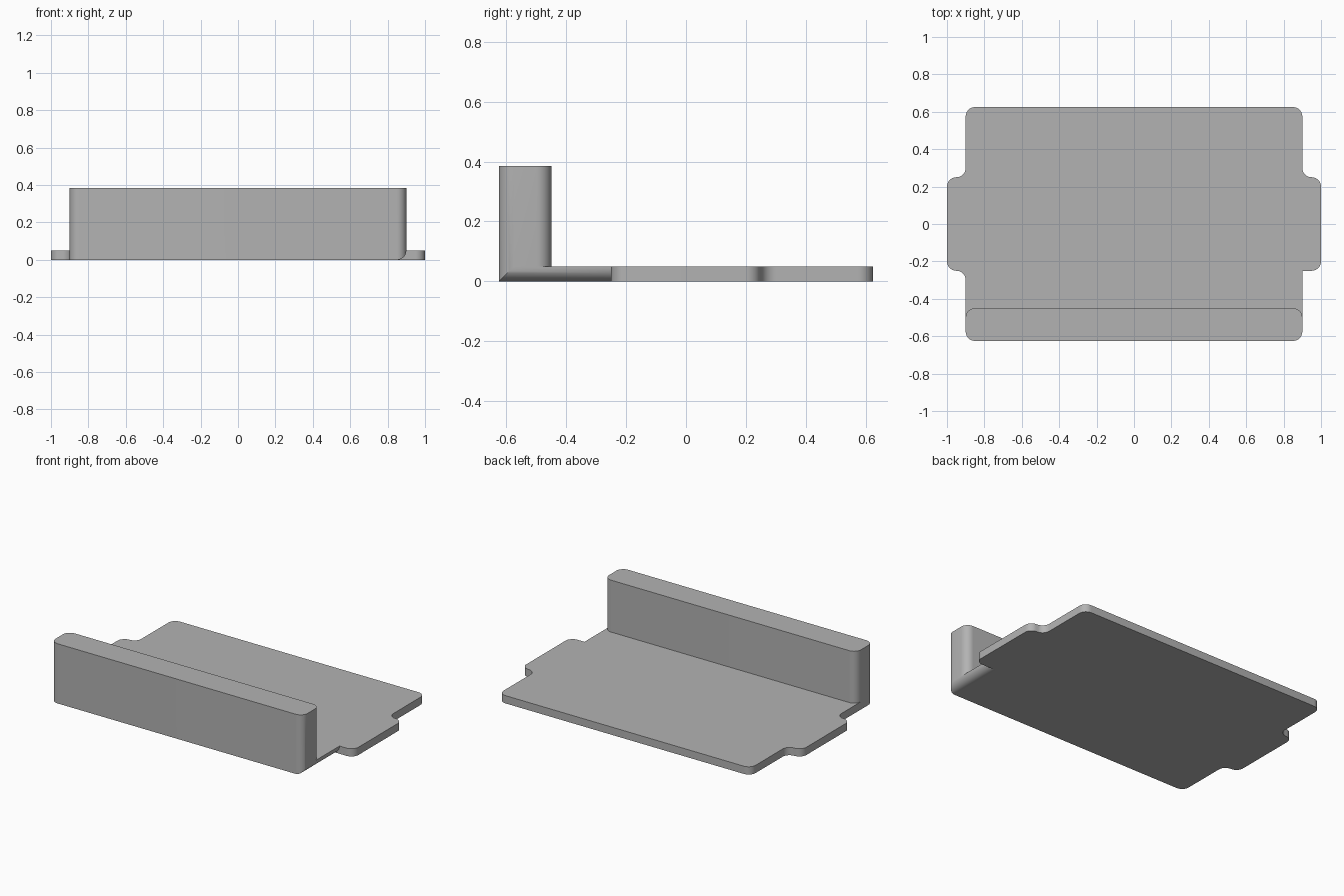
import bpy, bmesh, math
from mathutils import Vector

cube = bpy.data.objects.get("Cube")
if cube:
    bpy.data.objects.remove(cube, do_unlink=True)

R = 0.05          # corner radius
THICK = 0.05      # plate thickness
X, Y = 0.9, 0.625
TAB_X, TAB_Y = 1.0, 0.25
WALL_BACK, WALL_TOP = -0.45, 0.385

grey = bpy.data.materials.new("plain grey")
grey.use_nodes = True
colour = (0.45, 0.45, 0.45, 1)
grey.diffuse_color = colour
grey.node_tree.nodes["Principled BSDF"].inputs["Base Color"].default_value = colour


def rounded(corners, steps=10):
    """Turn right-angled (x, y, radius) corners into an outline with arcs."""
    out = []
    for i, (x, y, r) in enumerate(corners):
        p = Vector((x, y))
        if r == 0:
            out.append(p)
            continue
        u = (Vector(corners[i - 1][:2]) - p).normalized()
        v = (Vector(corners[(i + 1) % len(corners)][:2]) - p).normalized()
        c = p + r * (u + v)
        for k in range(steps + 1):
            t = math.pi / 2 * k / steps
            out.append(c - r * (v * math.cos(t) + u * math.sin(t)))
    return out


def prism(name, points, extrude):
    """Extrude a closed 3D outline along a vector."""
    bm = bmesh.new()
    face = bm.faces.new([bm.verts.new(p) for p in points])
    new = bmesh.ops.extrude_face_region(bm, geom=[face])["geom"]
    bmesh.ops.translate(bm, vec=extrude,
                        verts=[g for g in new if isinstance(g, bmesh.types.BMVert)])
    bmesh.ops.recalc_face_normals(bm, faces=bm.faces)
    mesh = bpy.data.meshes.new(name)
    bm.to_mesh(mesh)
    bm.free()
    mesh.materials.append(grey)
    obj = bpy.data.objects.new(name, mesh)
    bpy.context.collection.objects.link(obj)
    return obj


def combine(target, other, operation):
    """Apply a boolean and discard the second solid."""
    bpy.context.view_layer.objects.active = target
    mod = target.modifiers.new(operation.lower(), "BOOLEAN")
    mod.operation, mod.solver, mod.object = operation, "EXACT", other
    bpy.ops.object.modifier_apply(modifier=mod.name)
    bpy.data.objects.remove(other, do_unlink=True)


# Base plate with a tab on each side; one inner tab corner is left square
plate_corners = [
    (-X, -Y, R), (X, -Y, R), (X, -TAB_Y, 0), (TAB_X, -TAB_Y, R),
    (TAB_X, TAB_Y, R), (X, TAB_Y, R), (X, Y, R), (-X, Y, R),
    (-X, TAB_Y, R), (-TAB_X, TAB_Y, R), (-TAB_X, -TAB_Y, R), (-X, -TAB_Y, R)]
bracket = prism("bracket", [(p.x, p.y, 0) for p in rounded(plate_corners)], (0, 0, THICK))

# Upright front wall
wall_corners = [(-X, -Y, R), (X, -Y, R), (X, WALL_BACK, R), (-X, WALL_BACK, R)]
wall = prism("front_wall", [(p.x, p.y, THICK) for p in rounded(wall_corners)],
             (0, 0, WALL_TOP - THICK))
combine(bracket, wall, "UNION")

# Rounded lower edge on the left side, from the wall to the tab
arc = [(X - R + R * math.sin(t), R - R * math.cos(t))
       for t in (math.pi / 2 * k / 10 for k in range(11))]
edge = arc + [(X + 0.03, R), (X + 0.03, -0.03), (X - R, -0.03)]
cutter = prism("edge_cutter", [(x, -0.7, z) for x, z in edge], (0, 0.7 - TAB_Y, 0))
combine(bracket, cutter, "DIFFERENCE")

# Merge the flat faces left split by the joins
bm = bmesh.new()
bm.from_mesh(bracket.data)
bmesh.ops.remove_doubles(bm, verts=bm.verts, dist=0.0001)
bmesh.ops.dissolve_limit(bm, angle_limit=math.radians(0.5), verts=bm.verts, edges=bm.edges)
bm.to_mesh(bracket.data)
bm.free()

bpy.ops.object.select_all(action="DESELECT")
bracket.select_set(True)
bpy.context.view_layer.objects.active = bracket
bpy.ops.object.shade_smooth_by_angle(angle=math.radians(30))
